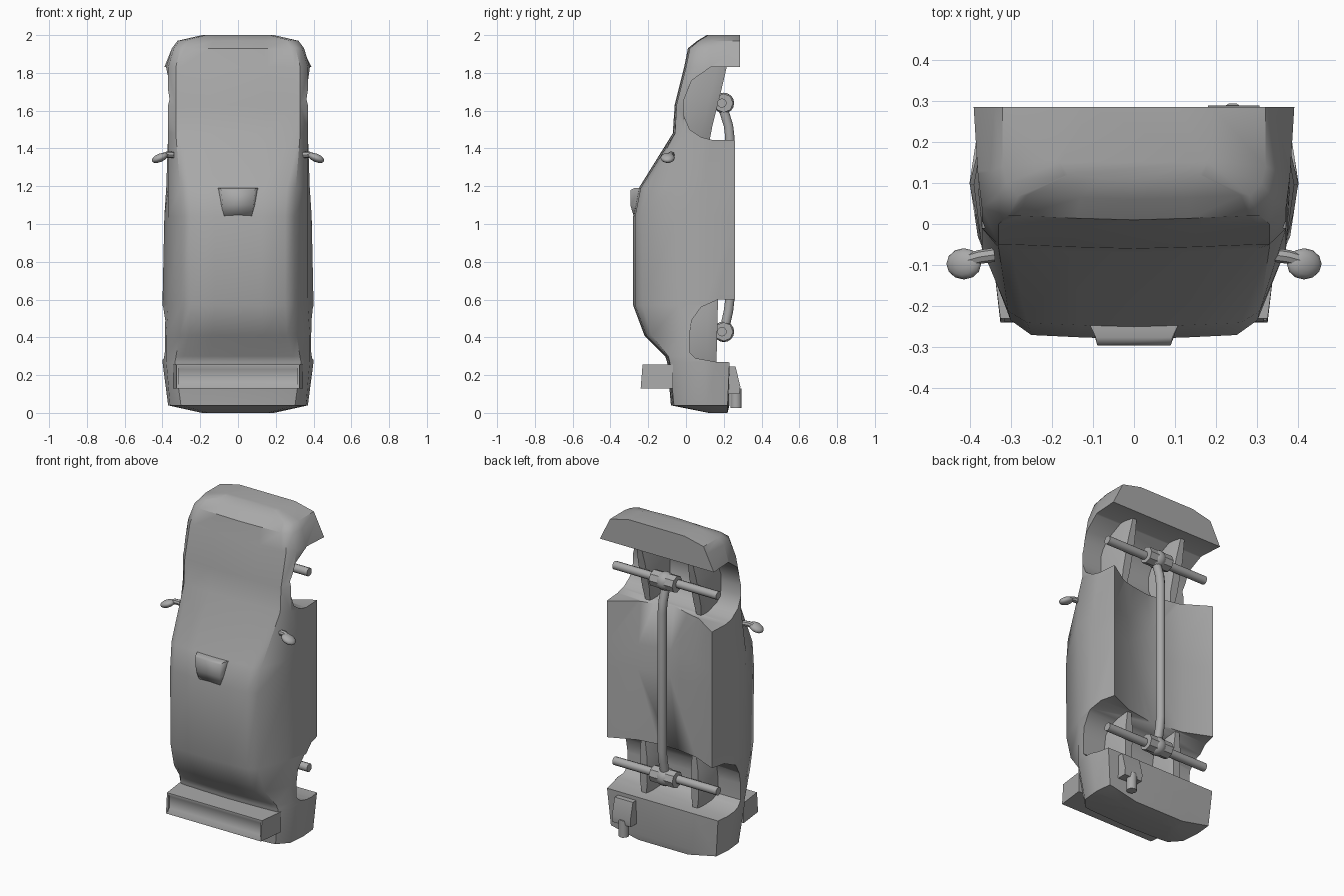
import bpy, bmesh, math
from mathutils import Matrix, Vector

if "Cube" in bpy.data.objects:
    bpy.data.objects.remove(bpy.data.objects["Cube"])

GREY = (0.4, 0.4, 0.4, 1)
paint = bpy.data.materials.new("plain grey")
paint.use_nodes = True
paint.diffuse_color = GREY
paint.node_tree.nodes["Principled BSDF"].inputs["Base Color"].default_value = GREY


def finish(bm, name, angle=40):
    bmesh.ops.recalc_face_normals(bm, faces=bm.faces)
    mesh = bpy.data.meshes.new(name)
    bm.to_mesh(mesh)
    bm.free()
    mesh.materials.append(paint)
    obj = bpy.data.objects.new(name, mesh)
    bpy.context.collection.objects.link(obj)
    smooth(obj, angle)
    return obj


def smooth(obj, angle):
    bpy.ops.object.select_all(action='DESELECT')
    obj.select_set(True)
    bpy.context.view_layer.objects.active = obj
    bpy.ops.object.shade_smooth_by_angle(angle=math.radians(angle))


def loft(name, rings, angle=40):
    """Skin closed rings of equal length and cap both ends."""
    bm = bmesh.new()
    rows = [[bm.verts.new(p) for p in ring] for ring in rings]
    n = len(rows[0])
    for a, b in zip(rows, rows[1:]):
        for i in range(n):
            j = (i + 1) % n
            bm.faces.new((a[i], a[j], b[j], b[i]))
    bm.faces.new(rows[0])
    bm.faces.new(rows[-1])
    return finish(bm, name, angle)


def prism(name, profile, x0, x1, angle=40):
    """Side profile of (y, z) points extruded across x."""
    return loft(name, [[(x, y, z) for y, z in profile] for x in (x0, x1)], angle)


def tube(name, path, radius, sides=10):
    """Round bar through points, without twist."""
    pts = [Vector(p) for p in path]
    rings = []
    for i, p in enumerate(pts):
        d = (pts[min(i + 1, len(pts) - 1)] - pts[max(i - 1, 0)]).normalized()
        v = d.cross(Vector((1, 0, 0) if abs(d.x) < .5 else (0, 0, 1))).normalized()
        u = v.cross(d)
        rings.append([p + radius * (math.cos(a) * u + math.sin(a) * v)
                      for a in (math.tau * k / sides for k in range(sides))])
    return loft(name, rings)


def ball(name, place):
    bm = bmesh.new()
    bmesh.ops.create_uvsphere(bm, u_segments=12, v_segments=8, radius=1, matrix=place)
    return finish(bm, name, 60)


# Body sections: z, roof y, roof x, belt x, belt y, side x, sill x, sill y, floor y
SECTIONS = [
    (0, .12, .15, .17, .14, .19, .17, .22, .22),
    (.04, -.08, .26, .36, 0, .37, .36, .22, .23),
    (.27, -.1, .3, .38, -.03, .4, .38, .23, .23),
    (.3, -.11, .29, .38, -.03, .4, .37, .24, .2),
    (.41, -.22, .26, .38, -.03, .4, .36, .25, .16),
    (.57, -.28, .25, .37, -.04, .4, .36, .26, .16),
    (1.04, -.28, .25, .37, -.05, .39, .36, .26, .16),
    (1.19, -.25, .26, .37, -.06, .38, .36, .26, .15),
    (1.48, -.07, .3, .37, -.01, .37, .36, .26, .11),
    (1.63, -.06, .3, .37, -.01, .37, .36, .26, .2),
    (1.83, -.01, .3, .37, .04, .38, .39, .285, .285),
    (1.93, .01, .28, .34, .06, .35, .34, .285, .285),
    (1.97, .06, .26, .31, .1, .32, .32, .285, .285),
    (2, .11, .16, .18, .15, .19, .19, .285, .285),
]
rings = []
for z, ry, rx, bx, by, sx, lx, ly, fy in SECTIONS:
    rise = by - ry
    half = [(rx * .5, ry + .004), (rx, ry + .01), (rx + (bx - rx) * .42, ry + rise * .2),
            (bx, by), (sx, by * .3 + .11), (lx, ly), (lx * .55, fy * .7 + ly * .3)]
    rings.append([(0, ry, z)] + [(x, y, z) for x, y in half] + [(0, fy, z)]
                 + [(-x, y, z) for x, y in reversed(half)])
body = loft("car_body", rings)

# Wheel wells cut straight across the body
front_arch = [(.5, 1.83), (.13, 1.83), (.03, 1.76), (-.01, 1.66), (-.01, 1.57),
              (.02, 1.5), (.08, 1.46), (.14, 1.445), (.5, 1.44)]
rear_arch = [(.5, .6), (.17, .6), (.08, .56), (.03, .49), (.02, .42),
             (.02, .32), (.05, .29), (.16, .27), (.5, .26)]
cutters = [prism("wheel_well_cutter", arch, -.6, .6) for arch in (front_arch, rear_arch)]
for cutter in cutters:
    cutter.hide_render = True
    mod = body.modifiers.new("wheel_well", 'BOOLEAN')
    mod.operation, mod.solver, mod.object = 'DIFFERENCE', 'EXACT', cutter
graph = bpy.context.evaluated_depsgraph_get()
cut_mesh = bpy.data.meshes.new_from_object(body.evaluated_get(graph))
body.modifiers.clear()
body.data = cut_mesh
for cutter in cutters:
    bpy.data.objects.remove(cutter)
smooth(body, 70)

# Chassis rails bridging the wells, rows of (z, root y, lower edge y, half width)
RAILS = {"front": [(1.42, .04, .12, .03), (1.52, -.02, .14, .06),
                   (1.7, -.025, .185, .06), (1.85, .06, .22, .03)],
         "rear": [(.24, .04, .16, .03), (.33, -.02, .163, .06),
                  (.5, 0, .167, .06), (.62, .06, .17, .03)]}
for side, s in (("left", 1), ("right", -1)):
    for end, rows in RAILS.items():
        loft(f"{end}_rail_{side}",
             [[(s * .175 + dx, y, z) for dx, y in
               ((-w, root), (w, root), (w * .8, edge - .05), (w * .4, edge),
                (-w * .4, edge), (-w * .8, edge - .05))] for z, root, edge, w in rows], 60)

    # Door mirrors on short stalks
    tube(f"mirror_stalk_{side}", [(s * .34, -.075, 1.365), (s * .375, -.08, 1.367),
                                  (s * .41, -.09, 1.355)], .017, 8)
    ball(f"mirror_{side}", Matrix.Translation((s * .414, -.097, 1.35))
         @ Matrix.Rotation(s * .4, 4, 'Y') @ Matrix.Diagonal((.046, .038, .022, 1)))

# Axles with differential housings, joined by the drive shaft
for end, z in (("front", 1.64), ("rear", .43)):
    tube(f"{end}_axle", [(-.355, .19, z), (.355, .19, z)], .025)
    tube(f"{end}_differential", [(-.08, .2, z), (.08, .2, z)], .05, 8)
    ball(f"{end}_gear_housing", Matrix.Translation((0, .2, z)) @ Matrix.Scale(.055, 4))
tube("drive_shaft", [(0, .2, 1.6), (0, .225, 1.52), (0, .232, 1.46),
                     (0, .232, .6), (0, .225, .54), (0, .205, .45)], .026)

# Rear spoiler, narrowing outward, with a shallow hollow face
loft("spoiler", [[(-x, y, z0), (x, y, z0), (x, y + lean, z1), (-x, y + lean, z1)]
                 for x, y, lean, z0, z1 in ((.345, -.07, 0, .13, .255),
                                            (.325, -.24, .01, .13, .255),
                                            (.315, -.238, .008, .14, .247),
                                            (.315, -.222, .004, .16, .23))])

# Roof scoop fading into the roof
loft("roof_scoop", [[(-w, -.24, z), (w, -.24, z), (w * .85, y, z), (-w * .85, y, z)]
                    for z, w, y in ((1.19, .11, -.275), (1.18, .105, -.295),
                                    (1.1, .095, -.295), (1.04, .085, -.276))], 75)

# Exhaust silencer and tailpipe
prism("silencer", [(.22, .1), (.283, .1), (.288, .14), (.262, .245), (.22, .245)], .18, .305)
tube("tailpipe", [(.24, .265, .13), (.24, .265, .025)], .03)
